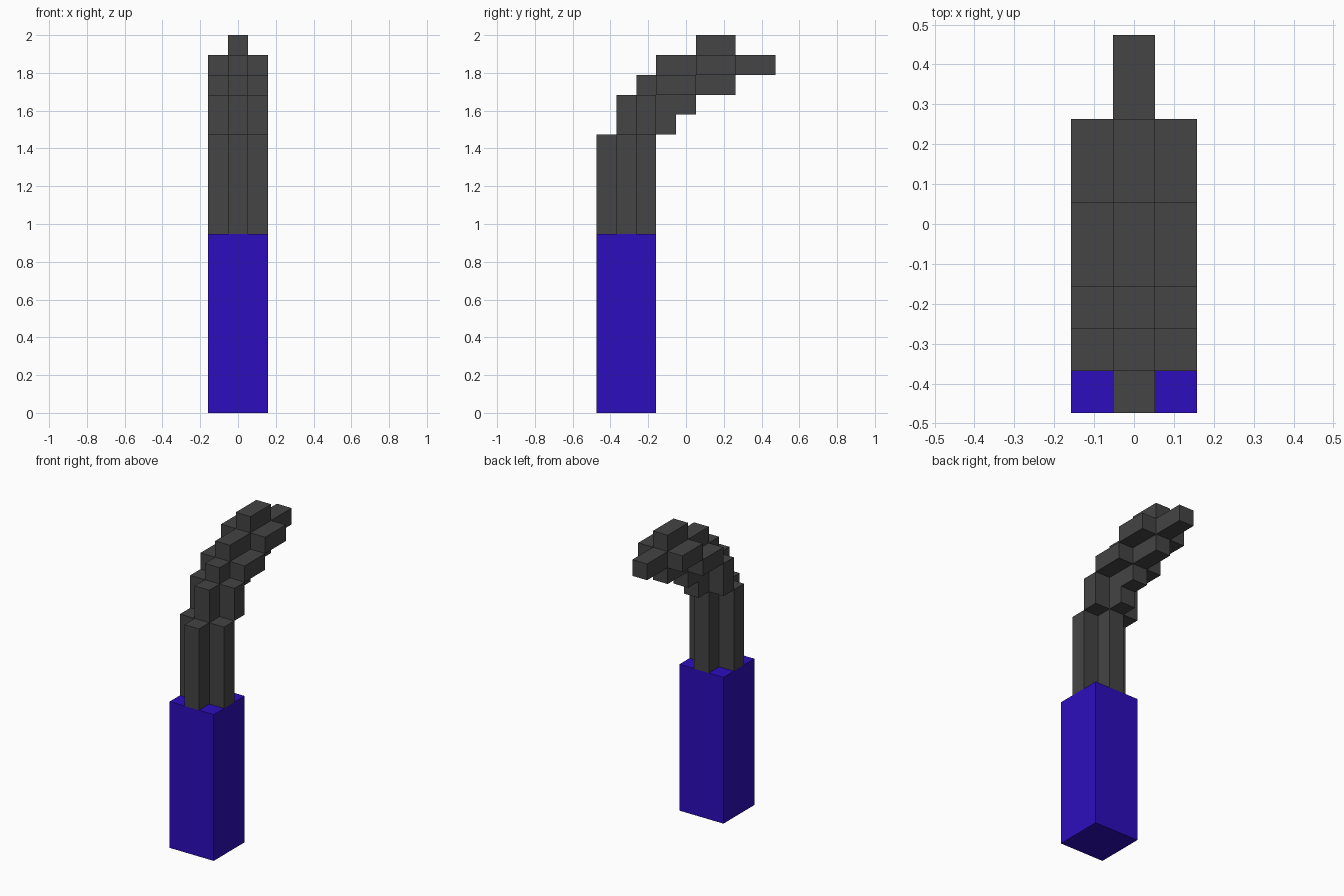
import bpy
import bmesh
from mathutils import Vector

U = 2 / 19  # edge of one block

cube = bpy.data.objects.get("Cube")
if cube:
    bpy.data.objects.remove(cube, do_unlink=True)


def material(name, rgb):
    mat = bpy.data.materials.new(name)
    mat.use_nodes = True
    color = (*rgb, 1)
    mat.diffuse_color = color
    mat.node_tree.nodes["Principled BSDF"].inputs["Base Color"].default_value = color
    return mat


GREY = material("dark grey", (0.058, 0.058, 0.058))
BLUE = material("deep blue", (0.026, 0.004, 0.51))

SQUARE = [(-.5, -.5), (.5, -.5), (.5, .5), (-.5, .5)]
PLUS = [(-.5, -1.5), (.5, -1.5), (.5, -.5), (1.5, -.5), (1.5, .5), (.5, .5),
        (.5, 1.5), (-.5, 1.5), (-.5, .5), (-1.5, .5), (-1.5, -.5), (-.5, -.5)]


def prism(name, profile, start, length, axis, mat, scale=1):
    """Extrude a profile along y or z; start is its centre (y, z) in blocks."""
    y, z = start
    bm = bmesh.new()
    verts = []
    for a, b in profile:
        offset = (a, b, 0) if axis == "z" else (a, 0, b)
        verts.append(bm.verts.new((Vector(offset) * scale + Vector((0, y, z))) * U))
    face = bm.faces.new(verts)
    direction = Vector((0, 0, length)) if axis == "z" else Vector((0, length, 0))
    result = bmesh.ops.extrude_face_region(bm, geom=[face], use_keep_orig=True)
    moved = [v for v in result["geom"] if isinstance(v, bmesh.types.BMVert)]
    bmesh.ops.translate(bm, verts=moved, vec=direction * U)
    bmesh.ops.recalc_face_normals(bm, faces=bm.faces)
    mesh = bpy.data.meshes.new(name)
    bm.to_mesh(mesh)
    bm.free()
    mesh.materials.append(mat)
    obj = bpy.data.objects.new(name, mesh)
    bpy.context.collection.objects.link(obj)
    return obj


# Square handle
prism("handle", SQUARE, (-3, 0), 9, "z", BLUE, scale=3)

# Upright shaft, then a second length stepped backwards
prism("lower_shaft", PLUS, (-3, 9), 5, "z", GREY)
prism("upper_shaft", PLUS, (-2, 14), 2, "z", GREY)

# Single block bridging the bend
prism("bend_block", SQUARE, (-2, 16), 1, "z", GREY)

# Backward reaching arm in two rising steps, ending in a thin tip
prism("inner_arm", PLUS, (-1.5, 16.5), 2, "y", GREY)
prism("outer_arm", PLUS, (.5, 17.5), 2, "y", GREY)
prism("tip", SQUARE, (2.5, 17.5), 2, "y", GREY)
